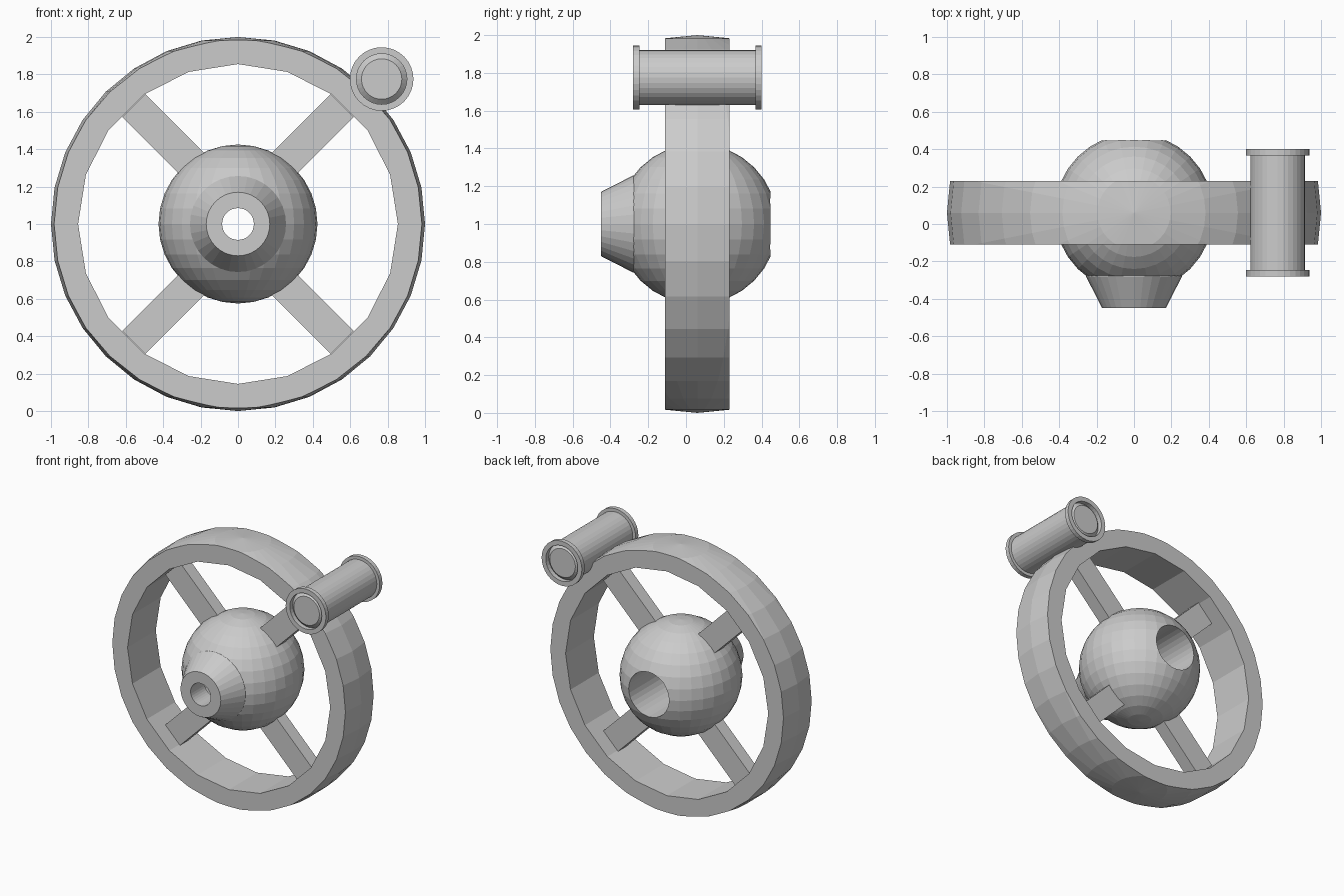
import bpy, bmesh, math
from mathutils import Matrix, Vector

if "Cube" in bpy.data.objects:
    bpy.data.objects.remove(bpy.data.objects["Cube"], do_unlink=True)

GREY = (0.6, 0.6, 0.6, 1)
metal = bpy.data.materials.new("plain_grey")
metal.use_nodes = True
metal.diffuse_color = GREY
metal.node_tree.nodes["Principled BSDF"].inputs["Base Color"].default_value = GREY

CENTRE = Vector((0, 0.06, 1))


def finish(bm, name):
    bmesh.ops.recalc_face_normals(bm, faces=bm.faces[:])
    mesh = bpy.data.meshes.new(name)
    bm.to_mesh(mesh)
    bm.free()
    mesh.materials.append(metal)
    obj = bpy.data.objects.new(name, mesh)
    bpy.context.collection.objects.link(obj)
    return obj


def sphere(name, radius):
    bm = bmesh.new()
    bmesh.ops.create_uvsphere(bm, u_segments=32, v_segments=16, radius=radius,
                              matrix=Matrix.Translation(CENTRE))
    return finish(bm, name)


def turned(name, profile, sides=32, x=0, z=1):
    """Closed solid turned about the y axis from (radius, y) points."""
    bm = bmesh.new()
    rings = []
    for r, y in profile:
        angles = [math.tau * i / sides for i in range(sides)]
        rings.append([bm.verts.new((x + r * math.cos(a), y, z + r * math.sin(a)))
                      for a in angles])
    for a, b in zip(rings, rings[1:]):
        for i in range(sides):
            j = (i + 1) % sides
            bm.faces.new((a[i], a[j], b[j], b[i]))
    bm.faces.new(rings[0])
    bm.faces.new(rings[-1])
    return finish(bm, name)


def combine(obj, tool, operation):
    """Apply a boolean and throw the tool away."""
    mod = obj.modifiers.new("cut", 'BOOLEAN')
    mod.operation, mod.solver, mod.object = operation, 'EXACT', tool
    bpy.context.view_layer.update()
    graph = bpy.context.evaluated_depsgraph_get()
    mesh = bpy.data.meshes.new_from_object(obj.evaluated_get(graph))
    obj.modifiers.clear()
    obj.data = mesh
    bpy.data.objects.remove(tool, do_unlink=True)


# Wheel rim: a slice of a large sphere with a coarse round opening
rim = sphere("wheel_rim", 1.0)
combine(rim, turned("slice", [(1.5, -0.11), (1.5, 0.23)]), 'INTERSECT')
combine(rim, turned("opening", [(0.855, -1), (0.855, 1)], sides=20), 'DIFFERENCE')

# Round hub with a tapered nozzle and a stepped bore
hub = sphere("hub", 0.425)
combine(hub, turned("nozzle", [(0.25, -0.2), (0.257, -0.28), (0.17, -0.45)]), 'UNION')
combine(hub, turned("bore", [(0.085, -1), (0.085, -0.28), (0.17, -0.28), (0.17, 1)]),
        'DIFFERENCE')

# Four diagonal spokes, mirrored left to right and top to bottom
START, END, WIDTH, THICK, SHIFT = 0.3, 0.843, 0.175, 0.1, 0.054
for sx, side in ((1, "left"), (-1, "right")):
    for sz, level in ((1, "upper"), (-1, "lower")):
        along = Vector((sx, 0, sz)).normalized()
        across = Vector((-sx, 0, sz)).normalized()
        middle = CENTRE + along * (START + END) / 2 + across * SHIFT
        bm = bmesh.new()
        bmesh.ops.create_cube(bm, size=1)
        for v in bm.verts:
            v.co = (middle + along * v.co.x * (END - START)
                    + across * v.co.y * WIDTH + Vector((0, v.co.z * THICK, 0)))
        finish(bm, f"{level}_{side}_spoke")

# Handle: flanged barrel, each end with a groove around a tapered boss
MID = 0.06
half = [(0.108, 0.33), (0.135, 0.305), (0.135, 0.34), (0.17, 0.34),
        (0.17, 0.307), (0.146, 0.307)]
profile = [(r, MID - d) for r, d in half] + [(r, MID + d) for r, d in reversed(half)]
turned("handle", profile, x=0.768, z=1.775)
